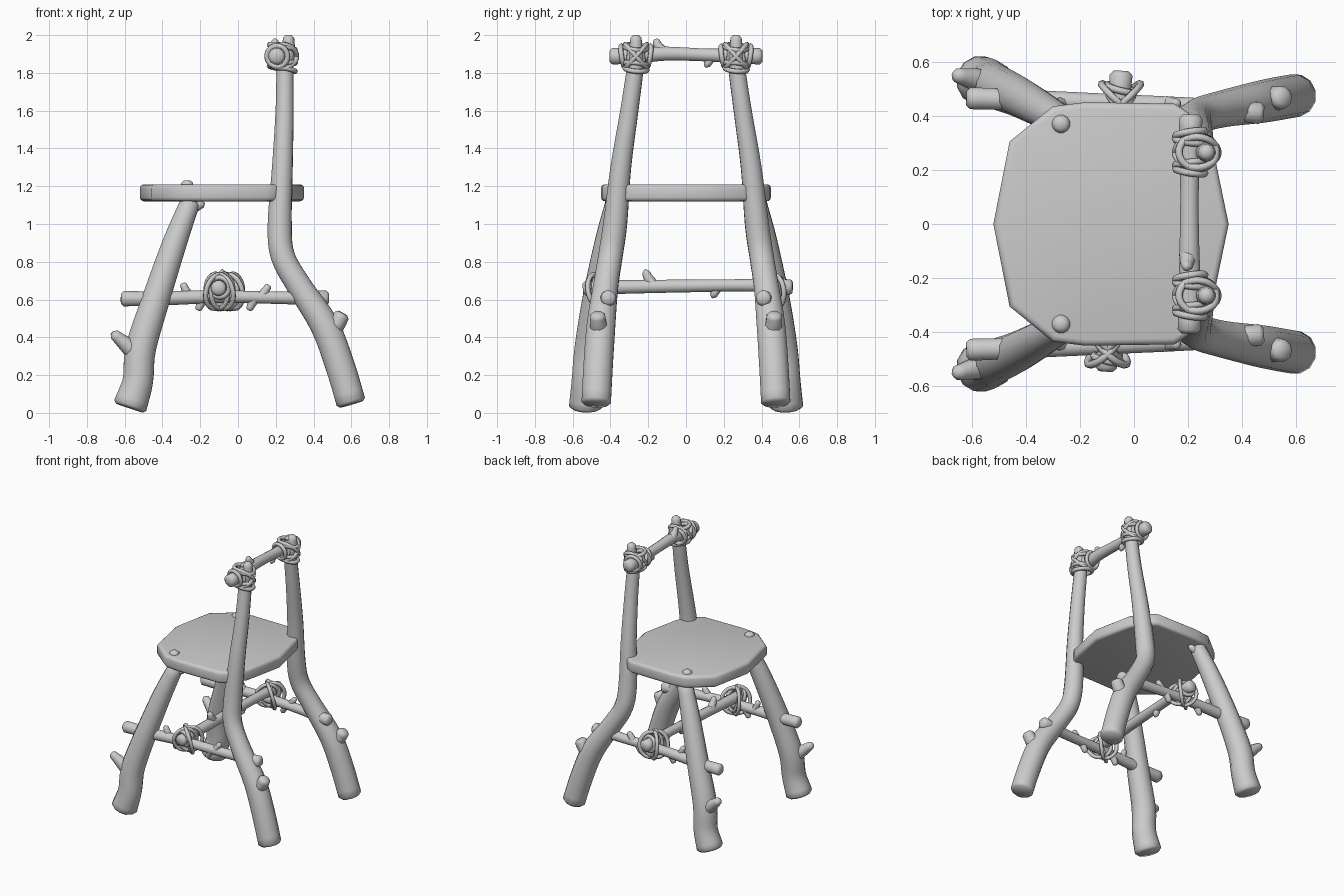
import bpy, bmesh, math
from mathutils import Vector

if "Cube" in bpy.data.objects:
    bpy.data.objects.remove(bpy.data.objects["Cube"])

wood = bpy.data.materials.new("pale_grey")
wood.use_nodes = True
GREY = (0.6, 0.6, 0.6, 1)
wood.diffuse_color = GREY
wood.node_tree.nodes["Principled BSDF"].inputs["Base Color"].default_value = GREY


def finish(bm, name, angle=50):
    bmesh.ops.recalc_face_normals(bm, faces=bm.faces)
    mesh = bpy.data.meshes.new(name)
    bm.to_mesh(mesh)
    bm.free()
    mesh.materials.append(wood)
    obj = bpy.data.objects.new(name, mesh)
    bpy.context.collection.objects.link(obj)
    bpy.ops.object.select_all(action='DESELECT')
    obj.select_set(True)
    bpy.context.view_layer.objects.active = obj
    bpy.ops.object.shade_smooth_by_angle(angle=math.radians(angle))
    return obj


def smooth_path(pts, steps):
    """Catmull-Rom through points (x, y, z, radius)."""
    p = [Vector(q) for q in pts]
    p = [2 * p[0] - p[1]] + p + [2 * p[-1] - p[-2]]
    out = []
    for a, b, c, d in zip(p, p[1:], p[2:], p[3:]):
        for i in range(steps):
            t = i / steps
            out.append(0.5 * (2 * b + (c - a) * t + (2 * a - 5 * b + 4 * c - d) * t * t
                              + (3 * b - a - 3 * c + d) * t ** 3))
    return out + [p[-2]]


def stick(name, pts, sides=12, steps=4, chamfer=0.015):
    """Swept round branch with softened ends."""
    path = smooth_path(pts, steps)
    pos = [q.to_3d() for q in path]
    rad = [q[3] for q in path]
    # add a smaller ring at each end for the rounded rim
    d0, d1 = (pos[0] - pos[1]).normalized(), (pos[-1] - pos[-2]).normalized()
    pos = [pos[0] + d0 * chamfer] + pos + [pos[-1] + d1 * chamfer]
    rad = [max(rad[0] - chamfer, 0.004)] + rad + [max(rad[-1] - chamfer, 0.004)]
    bm = bmesh.new()
    rings, side = [], None
    for i, c in enumerate(pos):
        t = (pos[min(i + 1, len(pos) - 1)] - pos[max(i - 1, 0)]).normalized()
        side = t.orthogonal() if side is None else side - t * side.dot(t)
        side.normalize()
        up = t.cross(side)
        rings.append([bm.verts.new(c + rad[i] * (side * math.cos(a) + up * math.sin(a)))
                      for a in (2 * math.pi * k / sides for k in range(sides))])
    for r, s in zip(rings, rings[1:]):
        for k in range(sides):
            j = (k + 1) % sides
            bm.faces.new((r[k], r[j], s[j], s[k]))
    bm.faces.new(rings[0])
    bm.faces.new(rings[-1])
    return finish(bm, name)


def rope(name, centre, normal, width, height, thick=0.014, segs=28, sides=6):
    """Oval rope loop; height runs along the most upright direction in its plane."""
    n = Vector(normal).normalized()
    ref = Vector((0, 0, 1)) if abs(n.z) < 0.8 else Vector((0, 1, 0))
    v = (ref - n * ref.dot(n)).normalized()
    u = v.cross(n)
    bm = bmesh.new()
    rings = []
    for i in range(segs):
        a = 2 * math.pi * i / segs
        out = u * math.cos(a) + v * math.sin(a)
        c = Vector(centre) + u * width * math.cos(a) + v * height * math.sin(a)
        rings.append([bm.verts.new(c + thick * (out * math.cos(b) + n * math.sin(b)))
                      for b in (2 * math.pi * k / sides for k in range(sides))])
    for i in range(segs):
        r, s = rings[i], rings[(i + 1) % segs]
        for k in range(sides):
            j = (k + 1) % sides
            bm.faces.new((r[k], r[j], s[j], s[k]))
    return finish(bm, name, 80)


# seat slab
half = [(-0.46, 0.305), (-0.3, 0.435), (-0.18, 0.45), (0.15, 0.445), (0.22, 0.40), (0.29, 0.29)]
outline = [(-0.52, 0)] + half + [(0.35, 0)] + [(x, -y) for x, y in reversed(half)]
bm = bmesh.new()
base = bm.faces.new([bm.verts.new((x, y, 1.12)) for x, y in outline])
top = bmesh.ops.extrude_face_region(bm, geom=[base])
bmesh.ops.translate(bm, vec=(0, 0, 0.09), verts=[v for v in top["geom"] if isinstance(v, bmesh.types.BMVert)])
rim = [e for e in bm.edges if abs(e.verts[0].co.z - e.verts[1].co.z) < 0.01]
bmesh.ops.bevel(bm, geom=rim, offset=0.022, segments=3, profile=0.5, affect='EDGES')
finish(bm, "seat", 40)

for s, tag in ((-1, "right"), (1, "left")):
    def side_stick(name, pts, **kw):
        stick(f"{tag}_{name}", [(x, s * y, z, r) for x, y, z, r in pts], **kw)

    # front leg, its peg through the seat, and side twigs
    side_stick("front_leg", [(-0.57, 0.53, 0.04, 0.092), (-0.53, 0.525, 0.17, 0.083),
                             (-0.515, 0.51, 0.34, 0.083), (-0.435, 0.475, 0.6, 0.076),
                             (-0.335, 0.42, 0.9, 0.066), (-0.255, 0.375, 1.11, 0.054)])
    side_stick("seat_peg", [(-0.265, 0.372, 1.08, 0.034), (-0.27, 0.37, 1.215, 0.034)])
    side_stick("front_twig", [(-0.51, 0.515, 0.29, 0.06), (-0.59, 0.535, 0.36, 0.042),
                              (-0.655, 0.55, 0.415, 0.027)], sides=10)
    side_stick("top_twig", [(-0.27, 0.385, 1.07, 0.035), (-0.19, 0.37, 1.105, 0.02)], sides=8)

    # back leg rising into the backrest post
    side_stick("back_post", [(0.597, 0.475, 0.06, 0.08), (0.54, 0.465, 0.25, 0.08),
                             (0.46, 0.45, 0.46, 0.078), (0.325, 0.425, 0.67, 0.068),
                             (0.237, 0.4, 0.83, 0.066), (0.221, 0.375, 1.0, 0.065),
                             (0.235, 0.345, 1.3, 0.056), (0.247, 0.3, 1.6, 0.049),
                             (0.25, 0.267, 1.84, 0.045), (0.265, 0.265, 1.91, 0.038),
                             (0.268, 0.265, 1.985, 0.03)])
    side_stick("back_twig", [(0.48, 0.455, 0.42, 0.055), (0.525, 0.465, 0.475, 0.046),
                             (0.548, 0.468, 0.515, 0.042)], sides=10)

    # side stretcher with twigs
    side_stick("stretcher", [(-0.605, 0.465, 0.605, 0.042), (-0.45, 0.46, 0.605, 0.04),
                             (-0.1, 0.448, 0.615, 0.035), (0.2, 0.435, 0.61, 0.034),
                             (0.465, 0.41, 0.607, 0.042)])
    for x, dx, dz in ((-0.26, -0.03, 0.07), (-0.18, -0.03, -0.06), (0.12, 0.04, 0.06), (0.09, -0.03, -0.06)):
        side_stick("stretcher_twig", [(x, 0.445, 0.61, 0.028), (x + dx * 0.6, 0.445, 0.61 + dz * 0.6, 0.022),
                                      (x + dx, 0.445, 0.61 + dz, 0.018)], sides=8, steps=2, chamfer=0.008)

    # crossed rope lashing where the cross bar rests on the stretcher
    cx = -0.073 + 0.025 * s
    for sgn in (-1, 1):
        for off in (-0.014, 0.014):
            rope(f"{tag}_stretcher_lashing", (cx + off, s * 0.452 - off * sgn, 0.643),
                 (1, sgn * 1.1, 0.25 * sgn + off * 8), 0.078, 0.092)
    rope(f"{tag}_bar_wrap", (cx, s * 0.5, 0.665), (0.25, 1, 0.15), 0.052, 0.052)

    # rope lashing at the top of the post
    for off, tilt in ((-0.068, 0.15), (-0.042, -0.1), (0.042, 0.12), (0.068, -0.15)):
        rope(f"{tag}_rail_wrap", (0.208, s * 0.265 + off, 1.888), (tilt, 1, tilt), 0.055, 0.056)
    for z, tilt in ((1.822, 0.2), (1.845, -0.12), (1.935, 0.2)):
        rope(f"{tag}_post_wrap", (0.235, s * 0.265, z), (tilt, 0.1, 1), 0.07, 0.06)
    for sgn in (-1, 1):
        rope(f"{tag}_cross_wrap", (0.232, s * 0.265, 1.888), (0, 1, sgn * 0.9), 0.078, 0.085)

# cross bar between the stretchers
stick("cross_bar", [(-0.103, -0.53, 0.66, 0.042), (-0.095, -0.4, 0.665, 0.038), (-0.075, 0, 0.672, 0.035),
                    (-0.057, 0.35, 0.675, 0.034), (-0.048, 0.55, 0.665, 0.044)])
stick("cross_bar_upper_twig", [(-0.083, -0.17, 0.67, 0.032), (-0.084, -0.2, 0.715, 0.026),
                               (-0.084, -0.212, 0.745, 0.02)], sides=8)
stick("cross_bar_lower_twig", [(-0.07, 0.17, 0.67, 0.026), (-0.07, 0.145, 0.622, 0.02)], sides=8)

# backrest rail
stick("top_rail", [(0.205, -0.39, 1.888, 0.045), (0.207, -0.25, 1.892, 0.043), (0.205, -0.1, 1.902, 0.038),
                   (0.205, 0.1, 1.895, 0.035), (0.207, 0.25, 1.89, 0.04), (0.21, 0.39, 1.888, 0.045)])
stick("rail_upper_twig", [(0.2, -0.11, 1.9, 0.034), (0.197, -0.145, 1.938, 0.026),
                          (0.195, -0.158, 1.97, 0.018)], sides=8, chamfer=0.01)
stick("rail_lower_twig", [(0.205, 0.14, 1.89, 0.026), (0.205, 0.11, 1.842, 0.019)], sides=8)
